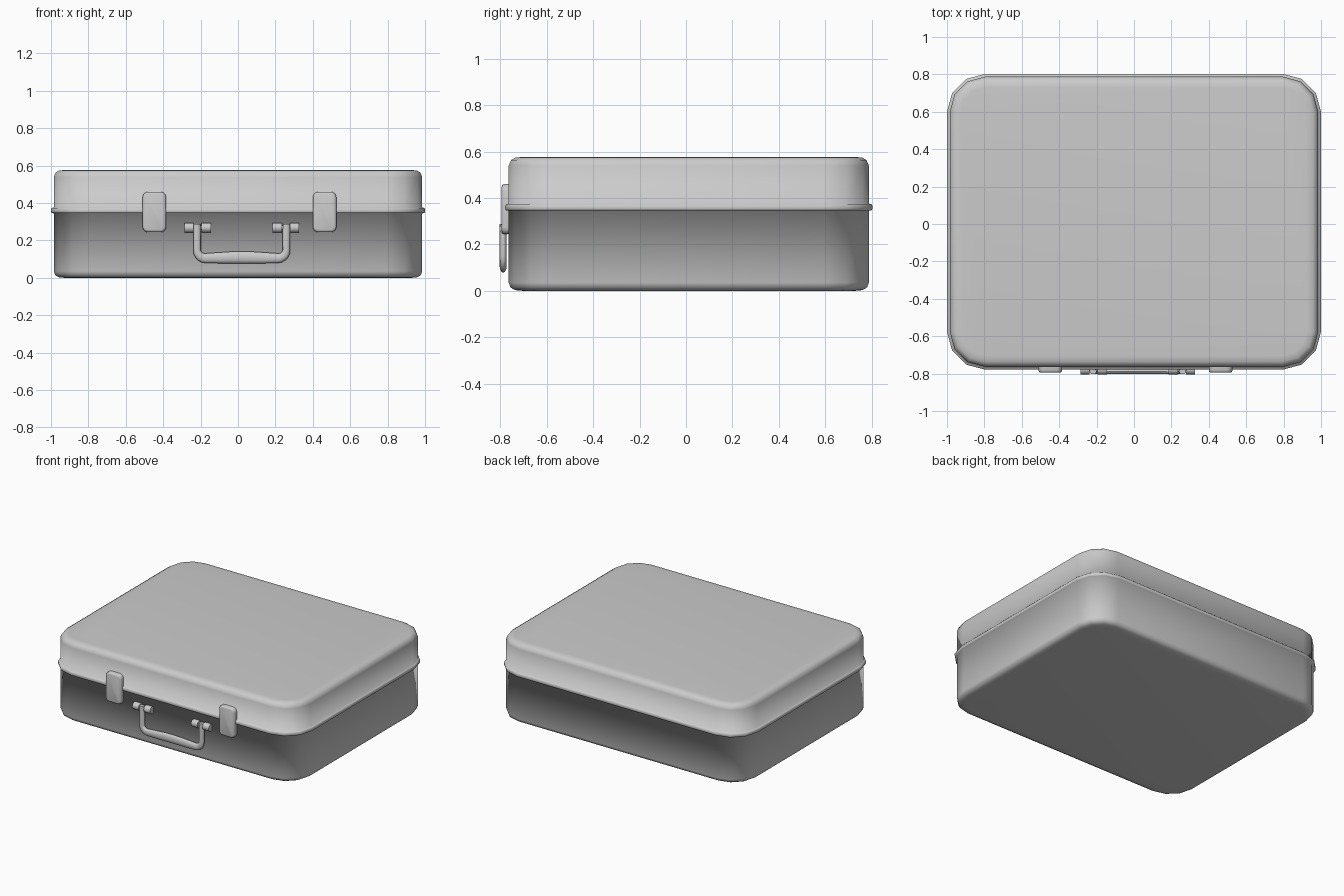
import bpy, bmesh, math
from mathutils import Matrix, Vector

if "Cube" in bpy.data.objects:
    bpy.data.objects.remove(bpy.data.objects["Cube"])

grey = bpy.data.materials.new("light_grey")
grey.use_nodes = True
grey.diffuse_color = (0.6, 0.6, 0.6, 1)
grey.node_tree.nodes["Principled BSDF"].inputs["Base Color"].default_value = (0.6, 0.6, 0.6, 1)


def finish(name, bm, angle=None):
    """Turn a bmesh into a smooth-shaded grey object."""
    bmesh.ops.recalc_face_normals(bm, faces=bm.faces)
    mesh = bpy.data.meshes.new(name)
    bm.to_mesh(mesh)
    bm.free()
    mesh.materials.append(grey)
    obj = bpy.data.objects.new(name, mesh)
    bpy.context.collection.objects.link(obj)
    bpy.ops.object.select_all(action='DESELECT')
    obj.select_set(True)
    bpy.context.view_layer.objects.active = obj
    if angle:
        bpy.ops.object.shade_smooth_by_angle(angle=math.radians(angle))
    else:
        bpy.ops.object.shade_smooth()
    return obj


def rounded_rect(hx, hy, r, steps):
    """Outline of a rectangle with rounded corners, counter-clockwise."""
    pts = []
    for q, (sx, sy) in enumerate([(1, 1), (-1, 1), (-1, -1), (1, -1)]):
        for i in range(steps + 1):
            a = math.pi / 2 * (q + i / steps)
            pts.append((sx * (hx - r) + r * math.cos(a), sy * (hy - r) + r * math.sin(a)))
    return pts


def loft(bm, rings):
    """Skin a stack of equal-length rings and cap both ends."""
    loops = [[bm.verts.new(p) for p in ring] for ring in rings]
    for a, b in zip(loops, loops[1:]):
        for i in range(len(a)):
            j = (i + 1) % len(a)
            bm.faces.new((a[i], a[j], b[j], b[i]))
    bm.faces.new(loops[0])
    bm.faces.new(loops[-1])


# Case shell: base, seam bead and lid in one continuous skin (inset, height)
MID_Y, HALF_X, HALF_Y, CORNER = 0.012, 0.985, 0.776, 0.19
profile = [(0.06, 0), (0.028, 0.003), (0.008, 0.014), (0, 0.035),
           (0, 0.345), (-0.012, 0.347), (-0.015, 0.354), (-0.015, 0.368), (-0.01, 0.374), (0, 0.376),
           (0, 0.54), (0.01, 0.563), (0.028, 0.574), (0.06, 0.577)]
bm = bmesh.new()
loft(bm, [[(x, y + MID_Y, z) for x, y in
           rounded_rect(HALF_X - d, HALF_Y - d, CORNER - d, 3)] for d, z in profile])
finish("case_shell", bm)

# Latches: rounded plates with a softened front edge
for side, x0 in (("right", -0.447), ("left", 0.463)):
    bm = bmesh.new()
    loft(bm, [[(x0 + x, y, 0.352 + z) for x, z in rounded_rect(0.063 - d, 0.108 - d, 0.03 - d, 4)]
              for y, d in ((-0.755, 0), (-0.785, 0), (-0.792, 0.004), (-0.795, 0.013))])
    finish(side + "_latch", bm, 50)

# Handle hinges: two barrels on a pin, with a bracket reaching into the case
HANDLE_X = 0.02
for side, s in (("right", -1), ("left", 1)):
    x0 = HANDLE_X + s * 0.236
    bm = bmesh.new()
    for dx, length, r in ((-0.046, 0.05, 0.026), (0.046, 0.05, 0.026), (0, 0.13, 0.013)):
        place = Matrix.Translation((x0 + dx, -0.778, 0.268)) @ Matrix.Rotation(math.pi / 2, 4, 'Y')
        bmesh.ops.create_cone(bm, cap_ends=True, segments=16, radius1=r, radius2=r,
                              depth=length, matrix=place)
    finish(side + "_hinge", bm, 40)

# Handle: swept bail with slim arms and a thicker grip (x, z, half width)
R = 0.045
half = [(0.239, 0.288, 0.018), (0.239, 0.27, 0.02), (0.239, 0.15, 0.02)]
for i in range(1, 6):
    a = math.pi / 2 * i / 5
    half.append((0.239 - R + R * math.cos(a), 0.15 - R * math.sin(a), 0.02 + 0.006 * i / 5))
half += [(0.12, 0.107, 0.029), (0.06, 0.109, 0.031)]
path = half + [(0, 0.11, 0.032)] + [(-x, z, w) for x, z, w in reversed(half)]
rings = []
for i, (x, z, w) in enumerate(path):
    before, after = path[max(i - 1, 0)], path[min(i + 1, len(path) - 1)]
    t = Vector((after[0] - before[0], after[1] - before[1])).normalized()
    ring = []
    for k in range(12):
        a = math.tau * k / 12
        off = w * math.cos(a)
        ring.append((HANDLE_X + x - t.y * off, -0.788 + 0.015 * math.sin(a), z + t.x * off))
    rings.append(ring)
bm = bmesh.new()
loft(bm, rings)
finish("carry_handle", bm, 50)
